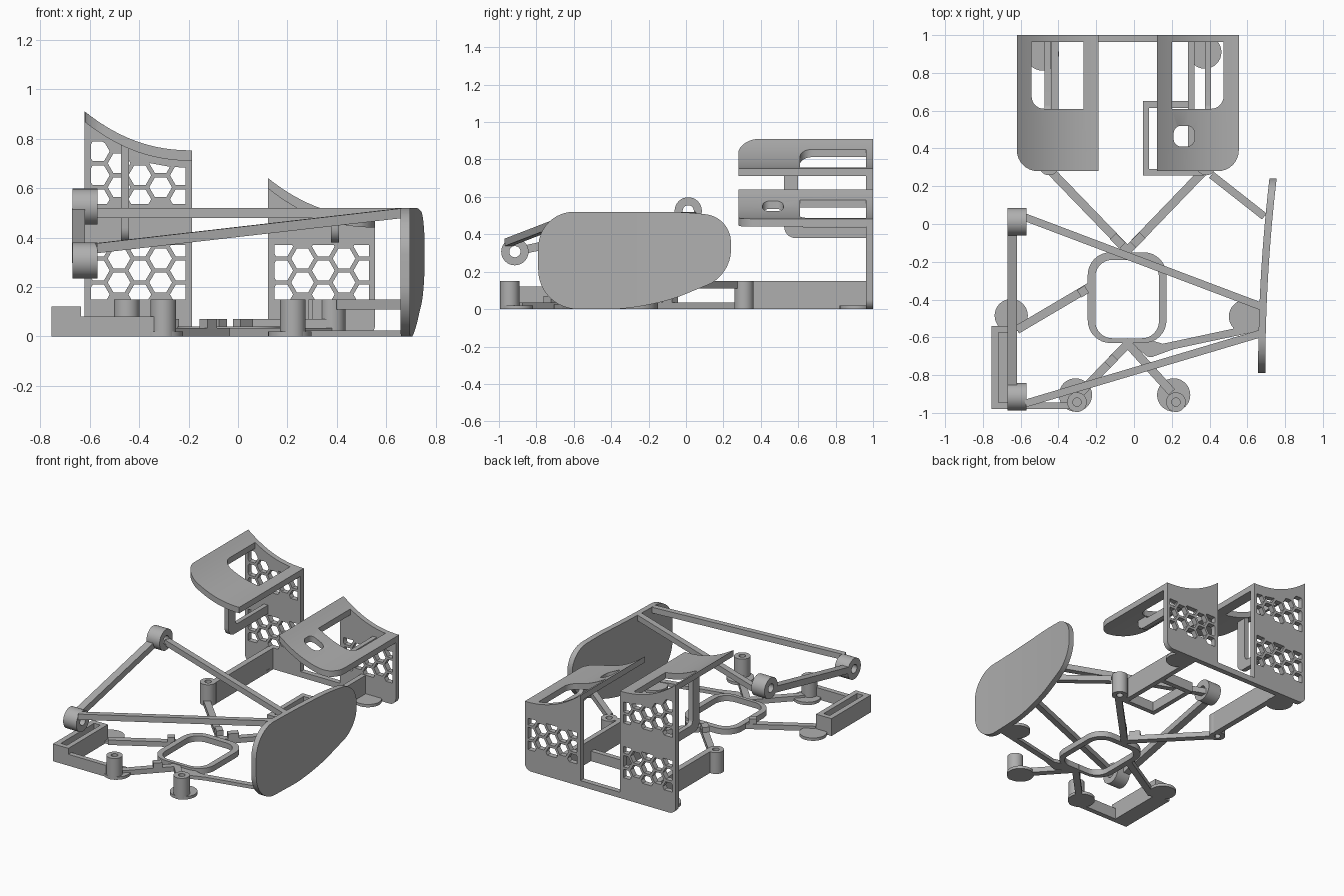
import bpy, bmesh, math
from mathutils import Vector

if "Cube" in bpy.data.objects:
    bpy.data.objects.remove(bpy.data.objects["Cube"])

grey = bpy.data.materials.new("plain grey")
grey.use_nodes = True
GREY = (0.43, 0.43, 0.43, 1)
grey.diffuse_color = GREY
grey.node_tree.nodes["Principled BSDF"].inputs["Base Color"].default_value = GREY
parts = []


def add(name, mesh):
    mesh.materials.clear()
    mesh.materials.append(grey)
    ob = bpy.data.objects.new(name, mesh)
    bpy.context.collection.objects.link(ob)
    parts.append(ob)


def fillet(corners, n=8):
    """Closed outline; each corner is (u, v, cut) and is rounded when cut > 0."""
    out = []
    for i, (u, v, cut) in enumerate(corners):
        p = Vector((u, v))
        if not cut:
            out.append(p)
            continue
        a, b = (p + (Vector(q[:2]) - p).normalized() * cut
                for q in (corners[i - 1], corners[(i + 1) % len(corners)]))
        for k in range(n + 1):
            t = k / n
            wa, wp, wb = (1 - t) ** 2, 1.414 * t * (1 - t), t * t
            out.append((a * wa + p * wp + b * wb) / (wa + wp + wb))
    return out


def rect(u0, u1, v0, v1, r=(0, 0, 0, 0)):
    return fillet([(u0, v0, r[0]), (u1, v0, r[1]), (u1, v1, r[2]), (u0, v1, r[3])])


def circle(u, v, r, n=32):
    return [Vector((u + r * math.cos(a), v + r * math.sin(a)))
            for a in (2 * math.pi * k / n for k in range(n))]


def plate(name, loops, w0, w1, place=lambda u, v, w: (u, v, w), cuts=(), axis=0):
    """Extrude an outline with holes, slice it for bending, then place it."""
    cu = bpy.data.curves.new(name, "CURVE")
    cu.dimensions, cu.fill_mode, cu.extrude = "2D", "BOTH", (w1 - w0) / 2
    for loop in loops:
        sp = cu.splines.new("POLY")
        sp.points.add(len(loop) - 1)
        sp.use_cyclic_u = True
        for pt, p in zip(sp.points, loop):
            pt.co = (p[0], p[1], 0, 1)
    tmp = bpy.data.objects.new(name + " outline", cu)
    bpy.context.collection.objects.link(tmp)
    dg = bpy.context.evaluated_depsgraph_get()
    mesh = bpy.data.meshes.new_from_object(tmp.evaluated_get(dg))
    bpy.data.objects.remove(tmp)
    bm = bmesh.new()
    bm.from_mesh(mesh)
    bmesh.ops.remove_doubles(bm, verts=bm.verts, dist=1e-5)
    no = Vector((1 - axis, axis, 0))
    for c in cuts:
        bmesh.ops.bisect_plane(bm, geom=bm.verts[:] + bm.edges[:] + bm.faces[:],
                               plane_co=no * c, plane_no=no)
    for v in bm.verts:
        v.co = place(v.co.x, v.co.y, v.co.z + (w0 + w1) / 2)
    bmesh.ops.recalc_face_normals(bm, faces=bm.faces)
    bm.to_mesh(mesh)
    bm.free()
    mesh.name = name
    add(name, mesh)


def bar(name, p, q, width, height):
    """Beam between two centre points, with level top and bottom edges."""
    p, q = Vector(p), Vector(q)
    d = q - p
    side = Vector((-d.y, d.x, 0)).normalized() * width / 2
    up = Vector((0, 0, height / 2))
    bm = bmesh.new()
    ends = [[bm.verts.new(e + side * s + up * t)
             for s, t in ((1, 1), (-1, 1), (-1, -1), (1, -1))] for e in (p, q)]
    for f in ends:
        bm.faces.new(f)
    for k in range(4):
        j = (k + 1) % 4
        bm.faces.new((ends[0][k], ends[0][j], ends[1][j], ends[1][k]))
    bmesh.ops.recalc_face_normals(bm, faces=bm.faces)
    mesh = bpy.data.meshes.new(name)
    bm.to_mesh(mesh)
    bm.free()
    add(name, mesh)


def box(name, x0, x1, y0, y1, z0, z1):
    plate(name, [rect(x0, x1, y0, y1)], z0, z1)


def clip(poly, p, n):
    """Keep the side of a polygon where (x - p) . n is not negative."""
    out = []
    for a, b in zip(poly, poly[1:] + poly[:1]):
        da, db = (a - p).dot(n), (b - p).dot(n)
        if da >= 0:
            out.append(a)
        if da * db < 0:
            out.append(a.lerp(b, da / (da - db)))
    return out


def area(poly):
    return abs(sum(a.x * b.y - b.x * a.y for a, b in zip(poly, poly[1:] + poly[:1]))) / 2


def honeycomb(x0, x1, z0, z1, top):
    """Hexagon holes kept inside a rectangle and under a curved top."""
    holes, pitch = [], 0.097
    for i in range(7):
        for j in range(9):
            c = Vector((x0 + 0.03 + i * pitch * 0.866, z0 + 0.02 + (j + 0.5 * (i % 2)) * pitch))
            h = circle(c.x, c.y, 0.046, 6)
            slope = (top(c.x + 0.01) - top(c.x - 0.01)) / 0.02
            for p, n in (((x0, 0), (1, 0)), ((x1, 0), (-1, 0)), ((0, z0), (0, 1)),
                         ((0, z1), (0, -1)), ((c.x, top(c.x) - 0.07), (slope, -1))):
                h = clip(h, Vector(p), Vector(n))
            if len(h) > 2 and area(h) > 0.0004:
                holes.append(h)
    return holes


# Rear panels, curved shelves and ribs
WIDE = 0.433
for side, x0, high, rib_x in (("right", -0.62, 0.91, -0.457), ("left", 0.122, 0.64, 0.392)):
    x1 = x0 + WIDE
    right = side == "right"

    def top(x, x0=x0, high=high):
        t = min(max((x - x0) / WIDE, 0), 1)
        return high - 0.157 * (1 - (1 - t) ** 2.2)

    xs = [x0 + WIDE * k / 16 for k in range(17)]
    foot = fillet([(x0, 0, 0.05 * right), (x1, 0, 0.05 * (not right)), (x1, top(x1), 0), (x0, top(x0), 0)])
    n = len(foot) - 2
    outline = foot[:n] + [Vector((x, top(x) - 0.01)) for x in reversed(xs)]
    holes = honeycomb(x0 + 0.025, x1 - 0.025, 0.15, 0.37, top) \
        + honeycomb(x0 + 0.025, x1 - 0.025, 0.535, 0.9, top)
    plate(side + " rear panel", [outline] + holes, 0.963, 1.0, lambda u, v, w: (u, w, v))

    a, b = (0.11, 0) if right else (0, 0.11)
    loops = [rect(x0, x1, 0.28, 1.0, (a, b, 0, 0)),
             rect(x0 + 0.078, x0 + 0.352, 0.61, 0.963, (a * 0.6, b * 0.6, 0, 0))]
    if not right:
        loops.append(rect(0.21, 0.32, 0.41, 0.52, (0.04,) * 4))
    plate(side + " curved shelf", loops, -0.042, 0,
          lambda u, v, w: (u, v, top(u) + w), xs[1:-1])

    t = top(rib_x) - 0.02
    rib = fillet([(0.525, t, 0), (0.525, 0.38, 0.06), (0.97, 0.38, 0), (0.97, 0.44, 0),
                  (0.6, 0.44, 0.03), (0.6, t, 0)])
    plate(side + " shelf rib", [rib], rib_x - 0.016, rib_x + 0.016, lambda u, v, w: (w, u, v))
box("rear beam", -0.2, 0.13, 0.963, 1.0, 0, 0.04)

# Central ring on the floor
plate("floor ring", [rect(-0.245, 0.172, -0.63, -0.15, (0.12,) * 4),
                     rect(-0.205, 0.132, -0.605, -0.19, (0.09,) * 4)], 0, 0.04)

# Floor arms
for name, p, q in (("rear right arm", (-0.025, -0.15), (-0.45, 0.29)),
                   ("rear left arm", (-0.045, -0.15), (0.37, 0.28)),
                   ("front right arm", (-0.02, -0.62), (-0.29, -0.9)),
                   ("front left arm", (-0.045, -0.62), (0.2, -0.89)),
                   ("side right arm", (-0.23, -0.33), (-0.62, -0.56))):
    bar(name, (*p, 0.0175), (*q, 0.0175), 0.045, 0.035)
bar("side left arm", (0.08, -0.67, 0.012), (0.665, -0.545, 0.012), 0.04, 0.024)
plate("side arm web", [fillet([(-0.02, -0.625, 0), (0.08, -0.71, 0.02), (0.3, -0.63, 0),
                               (0.17, -0.64, 0), (0.09, -0.615, 0)])], 0, 0.024)

# Small stop blocks along the arms
for p, q in (((-0.06, -0.115), (-0.11, -0.065)), ((-0.005, -0.11), (0.045, -0.06)),
             ((-0.25, -0.345), (-0.29, -0.37)), ((-0.1, -0.705), (-0.14, -0.745))):
    bar("stop block", (*p, 0.05), (*q, 0.05), 0.045, 0.04)

# Foot discs and hollow posts
for x, y in ((-0.31, -0.905), (0.21, -0.905), (-0.65, -0.485), (0.59, -0.49),
             (-0.485, 0.9), (0.375, 0.91)):
    plate("foot disc", [circle(x, y, 0.088)], 0, 0.02)
for x, y in ((-0.302, -0.943), (0.222, -0.943), (-0.45, 0.31), (0.382, 0.31)):
    plate("post", [circle(x, y, 0.052), circle(x, y, 0.022)], 0, 0.15)

# Upright boards from the rear posts to the panels
box("right rear board", -0.44, -0.4, 0.33, 0.97, 0, 0.15)
box("left rear board", 0.285, 0.32, 0.29, 0.97, 0, 0.15)
box("board link", 0.3, 0.36, 0.28, 0.32, 0, 0.15)

# Rear tray rails
box("rear tray side", 0.047, 0.08, 0.258, 0.65, 0, 0.07)
box("rear tray back", 0.047, 0.3, 0.615, 0.65, 0, 0.07)
box("rear tray front", 0.047, 0.37, 0.258, 0.29, 0, 0.07)

# Front tray
plate("front tray walls", [rect(-0.755, -0.635, -0.98, -0.54),
                           rect(-0.718, -0.67, -0.945, -0.575)], 0, 0.122)
box("front tray floor", -0.75, -0.64, -0.97, -0.55, 0, 0.03)
box("front tray rail", -0.64, -0.34, -0.98, -0.945, 0, 0.08)

# Curved side plate
outline = fillet([(-0.79, 0, 0.21), (-0.2, 0, 0.2), (0.24, 0.18, 0.13), (0.24, 0.49, 0.13),
                  (0, 0.52, 0.1), (-0.79, 0.52, 0.19)], 12)
plate("side plate", [outline], 0, 0.038,
      lambda u, v, w: (0.657 + 0.06 * ((u + 0.79) / 1.03) ** 2 + w, u, v),
      [-0.79 + 1.03 * k / 20 for k in range(1, 20)])

# Raised hubs and struts
for name, y, z in (("rear hub", 0.012, 0.525), ("front hub", -0.915, 0.307)):
    plate(name, [circle(y, z, 0.073), circle(y, z, 0.03)], -0.67, -0.568,
          lambda u, v, w: (w, u, v))
bar("hub link", (-0.645, -0.855, 0.32), (-0.645, -0.045, 0.495), 0.052, 0.045)
bar("upper strut", (-0.575, 0.035, 0.5), (0.67, -0.435, 0.5), 0.04, 0.04)
bar("lower strut", (-0.575, -0.95, 0.357), (0.67, -0.58, 0.5), 0.04, 0.04)
bar("plate arm", (0.41, 0.26, 0.13), (0.69, 0.04, 0.13), 0.04, 0.04)

# Smooth the round surfaces and keep the edges sharp
bpy.ops.object.select_all(action="DESELECT")
for ob in parts:
    ob.select_set(True)
bpy.context.view_layer.objects.active = parts[0]
bpy.ops.object.shade_smooth_by_angle(angle=math.radians(30))
